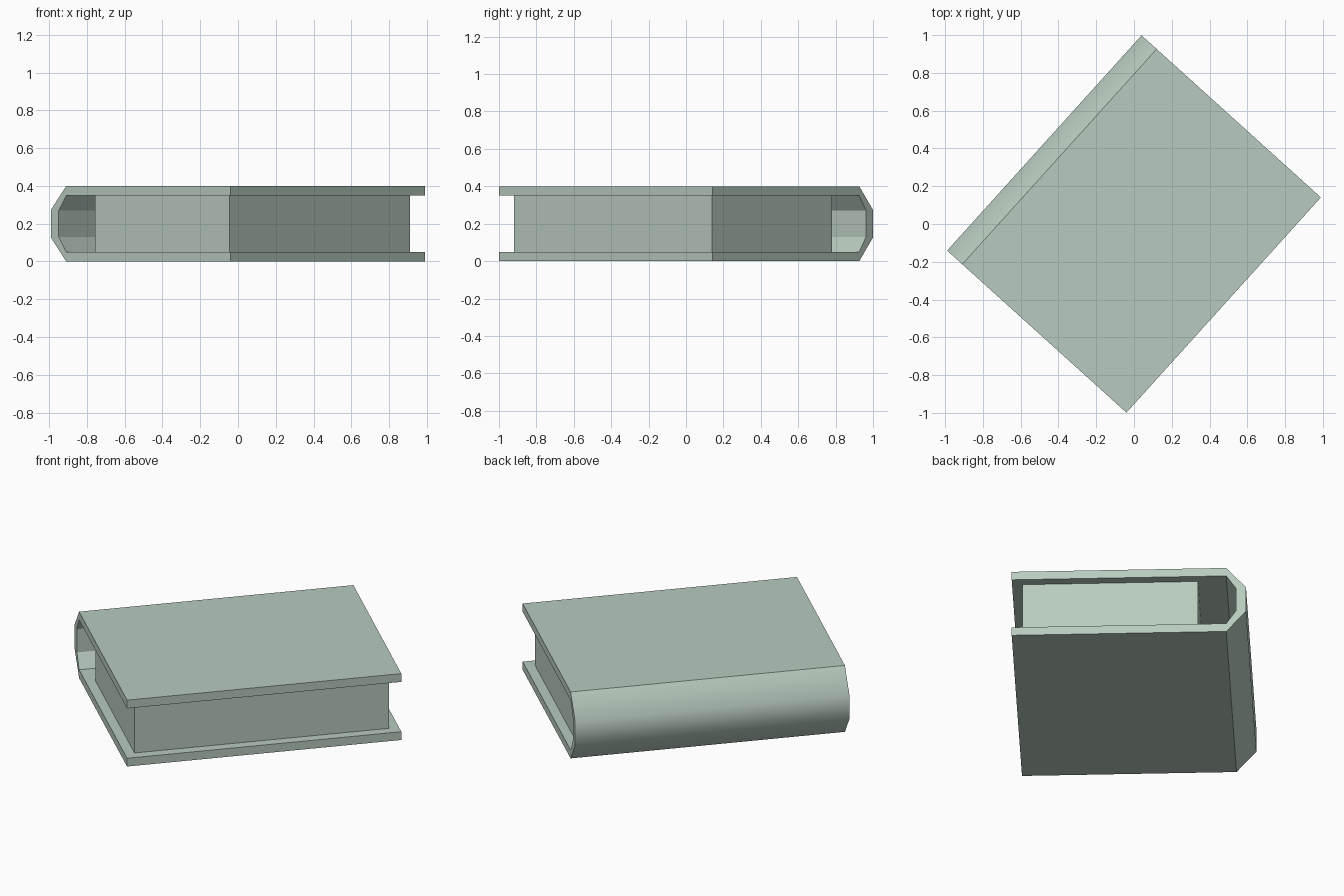
import bpy
import bmesh
from math import radians
from mathutils import Matrix

cube = bpy.data.objects.get("Cube")
if cube:
    bpy.data.objects.remove(cube, do_unlink=True)

LENGTH, HEIGHT, BOARD = 1.536, 0.40, 0.05
FORE, HINGE, SPINE = 0.64, -0.532, -0.64
TURN = Matrix.Rotation(radians(-42.1), 4, "Z")

sage = bpy.data.materials.new("sage_green")
sage.use_nodes = True
sage.diffuse_color = (0.48, 0.60, 0.52, 1)
sage.node_tree.nodes["Principled BSDF"].inputs["Base Color"].default_value = sage.diffuse_color


def add_object(name, bm):
    bmesh.ops.recalc_face_normals(bm, faces=bm.faces)
    mesh = bpy.data.meshes.new(name)
    bm.to_mesh(mesh)
    bm.free()
    mesh.materials.append(sage)
    obj = bpy.data.objects.new(name, mesh)
    obj.matrix_world = TURN
    bpy.context.collection.objects.link(obj)


# Cover: half of the wrap-around section, mirrored in height, then extruded
outer = [(FORE, 0), (HINGE, 0), (SPINE, 0.125)]
inner = [(FORE, BOARD), (HINGE, BOARD), (SPINE + 0.054, 0.13)]
outer += [(x, HEIGHT - z) for x, z in reversed(outer)]
inner += [(x, HEIGHT - z) for x, z in reversed(inner)]

bm = bmesh.new()
rows = [[[bm.verts.new((x, y, z)) for x, z in line] for line in (outer, inner)]
        for y in (-LENGTH / 2, LENGTH / 2)]
(out_a, in_a), (out_b, in_b) = rows
last = len(outer) - 1
for i in range(last):
    shell = bm.faces.new((out_a[i], out_a[i + 1], out_b[i + 1], out_b[i]))
    shell.smooth = 0 < i < last - 1
    bm.faces.new((in_a[i], in_b[i], in_b[i + 1], in_a[i + 1]))
    bm.faces.new((out_a[i], in_a[i], in_a[i + 1], out_a[i + 1]))
    bm.faces.new((out_b[i], out_b[i + 1], in_b[i + 1], in_b[i]))
for i in (0, last):
    bm.faces.new((out_a[i], out_b[i], in_b[i], in_a[i]))
# Only the outside of the spine is rounded; its border stays sharp
for edge in bm.edges:
    edge.smooth = all(f.smooth for f in edge.link_faces)
add_object("book_cover", bm)

# Page block, set in from the cover edges and clear of the spine
bm = bmesh.new()
back, front = -0.375, 0.583
size = (front - back, 1.426, HEIGHT - 2 * BOARD)
place = Matrix.Translation(((front + back) / 2, 0, HEIGHT / 2)) @ Matrix.Diagonal((*size, 1))
bmesh.ops.create_cube(bm, size=1, matrix=place)
add_object("page_block", bm)
